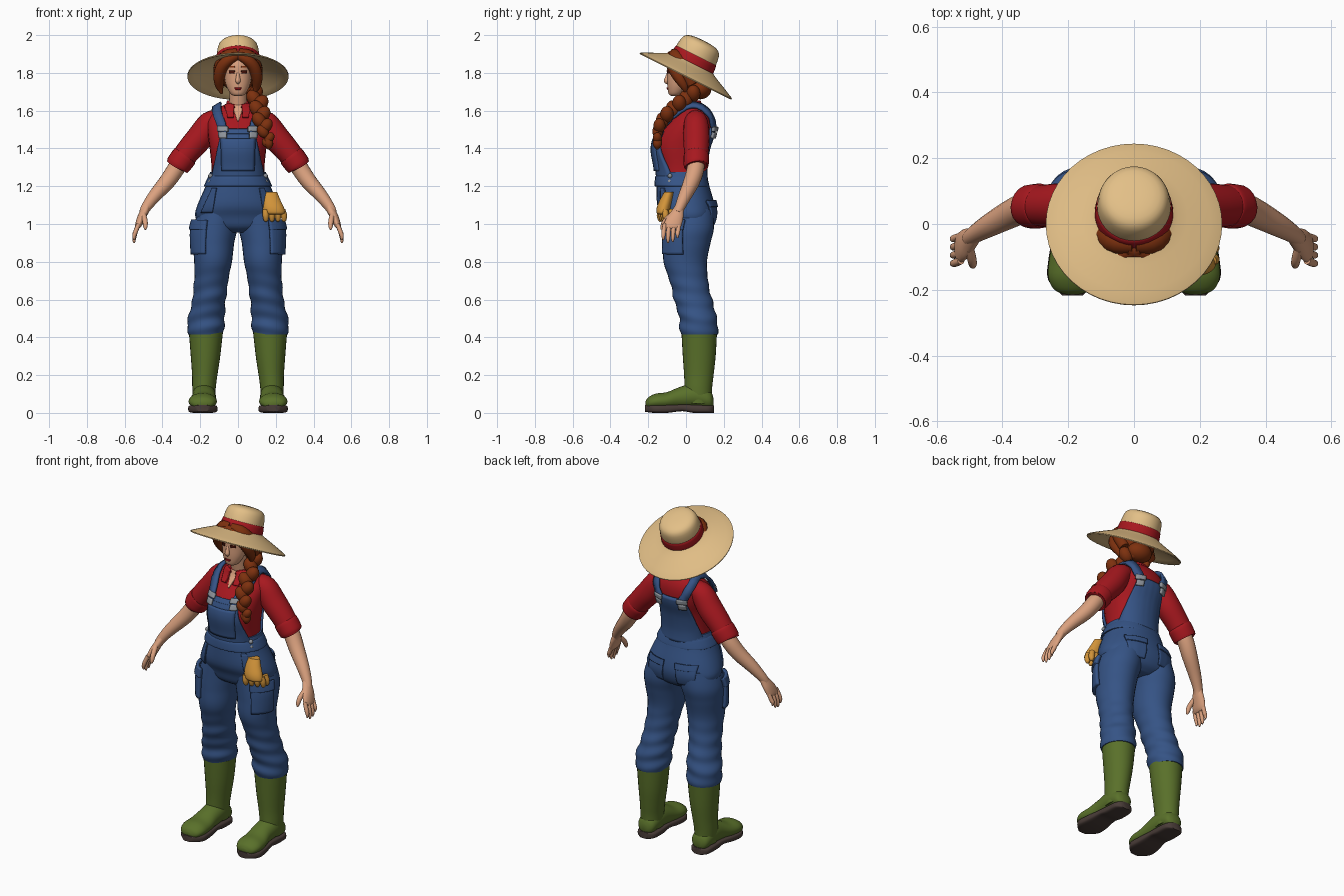
import bpy, bmesh, math
from mathutils import Vector, Matrix
from mathutils.bvhtree import BVHTree

cube = bpy.data.objects.get("Cube")
if cube:
    bpy.data.objects.remove(cube, do_unlink=True)


def material(name, *srgb):
    col = [(c / 255) ** 2.2 for c in srgb] + [1]
    m = bpy.data.materials.new(name)
    m.use_nodes = True
    m.diffuse_color = col
    bsdf = m.node_tree.nodes["Principled BSDF"]
    bsdf.inputs["Base Color"].default_value = col
    bsdf.inputs["Roughness"].default_value = 0.8
    return m


DENIM = material("blue denim", 56, 84, 132)
RED = material("red cloth", 166, 30, 36)
SKIN = material("skin", 218, 160, 126)
STRAW = material("straw", 226, 190, 134)
HAIR = material("auburn hair", 124, 52, 22)
GREEN = material("green rubber", 90, 112, 46)
SOLE = material("dark sole", 74, 62, 58)
GLOVE = material("ochre leather", 208, 146, 60)
METAL = material("grey metal", 140, 145, 152)
EYE = material("dark eye", 74, 26, 18)


def finish(name, bm, mat, mirror=False, thick=0):
    """Turn a bmesh into a smooth object, with optional thickness and mirroring."""
    bmesh.ops.recalc_face_normals(bm, faces=bm.faces)
    me = bpy.data.meshes.new(name)
    bm.to_mesh(me)
    bm.free()
    me.materials.append(mat)
    me.polygons.foreach_set("use_smooth", [True] * len(me.polygons))
    me.set_sharp_from_angle(angle=math.radians(50))
    ob = bpy.data.objects.new(name, me)
    bpy.context.collection.objects.link(ob)
    if thick:
        mod = ob.modifiers.new("thickness", "SOLIDIFY")
        mod.thickness, mod.offset = thick, 0
    if mirror:
        mod = ob.modifiers.new("mirror", "MIRROR")
        mod.use_mirror_merge = False
    return ob


def spline(pts, n):
    """Catmull-Rom interpolation of tuples of any length."""
    out = []
    for i in range(len(pts) - 1):
        p0, p1, p2, p3 = (pts[max(i - 1, 0)], pts[i], pts[i + 1], pts[min(i + 2, len(pts) - 1)])
        for k in range(n):
            t = k / n
            out.append([0.5 * (2 * b + (c - a) * t + (2 * a - 5 * b + 4 * c - d) * t * t
                               + (3 * b - a - 3 * c + d) * t ** 3)
                        for a, b, c, d in zip(p0, p1, p2, p3)])
    return out + [list(pts[-1])]


def skin_rings(bm, rings):
    vs = [[bm.verts.new(p) for p in r] for r in rings]
    m = len(vs[0])
    for a, b in zip(vs, vs[1:]):
        for j in range(m):
            bm.faces.new((a[j], a[(j + 1) % m], b[(j + 1) % m], b[j]))
    bm.faces.new(vs[0])
    bm.faces.new(vs[-1])


def loft(name, secs, mat, mirror=False, along_y=False, power=2, ripple=None, n=4, seg=28, matrix=None):
    """Parallel ellipse sections (a, b, height, radius a, radius b)."""
    rings = []
    for a, b, c, ra, rb in spline(secs, n):
        ring = []
        for j in range(seg):
            t = 2 * math.pi * j / seg
            co, si = math.cos(t), math.sin(t)
            k = 1 + (ripple(c, t) if ripple else 0)
            u = a + k * ra * math.copysign(abs(co) ** (2 / power), co)
            v = b + k * rb * math.copysign(abs(si) ** (2 / power), si)
            ring.append((u, c, v) if along_y else (u, v, c))
        rings.append(ring)
    bm = bmesh.new()
    skin_rings(bm, rings)
    if matrix:
        bm.transform(matrix)
    return finish(name, bm, mat, mirror)


def tubes(name, paths, mat, mirror=False, seg=14):
    """Round tubes along paths of (x, y, z, radius)."""
    bm = bmesh.new()
    for path in paths:
        pts = spline(path, 4)
        rings = []
        for i, p in enumerate(pts):
            t = (Vector(pts[min(i + 1, len(pts) - 1)][:3]) - Vector(pts[max(i - 1, 0)][:3])).normalized()
            u = t.cross(Vector((0.3, 1, 0.1))).normalized()
            v = t.cross(u)
            rings.append([Vector(p[:3]) + p[3] * (u * math.cos(a) + v * math.sin(a))
                          for a in (2 * math.pi * j / seg for j in range(seg))])
        skin_rings(bm, rings)
    return finish(name, bm, mat, mirror)


def blobs(name, items, mat, mirror=False):
    """Ellipsoids given as (centre, radii, tilt about y)."""
    bm = bmesh.new()
    for c, r, tilt in items:
        m = Matrix.Translation(c) @ Matrix.Rotation(tilt, 4, "Y") @ Matrix.Diagonal((*r, 1))
        bmesh.ops.create_uvsphere(bm, u_segments=20, v_segments=12, radius=1, matrix=m)
    return finish(name, bm, mat, mirror)


def tree(ob):
    bm = bmesh.new()
    bm.from_mesh(ob.data)
    t = BVHTree.FromBMesh(bm)
    bm.free()
    return t


def patch(name, mat, target, face, z0, z1, w0, w1, u0=0, u1=None, origin=(0, 0), offset=0.008,
          thick=0.008, mirror=False, n=12):
    """Panel laid on a surface: centre u0 and half width w0 at z0, u1 and w1 at z1."""
    u1 = u0 if u1 is None else u1
    d = Vector((*face, 0)).normalized()
    t = Vector((-d.y, d.x, 0))
    bm = bmesh.new()
    grid = []
    for i in range(n + 1):
        f = i / n
        row = []
        for j in range(n + 1):
            u = u0 + (u1 - u0) * f + (w0 + (w1 - w0) * f) * (2 * j / n - 1)
            p = Vector((*origin, z0 + (z1 - z0) * f)) + t * u
            hit = target.ray_cast(p + d, -d)[0] or target.find_nearest(p + d * 0.1)[0]
            row.append(bm.verts.new(hit + d * offset))
        grid.append(row)
    for a, b in zip(grid, grid[1:]):
        for j in range(n):
            bm.faces.new((a[j], a[j + 1], b[j + 1], b[j]))
    return finish(name, bm, mat, mirror, thick)


FRONT, BACK = (0, -1), (0, 1)

# Boots
loft("boot_shaft", [(.18, .065, .05, .058, .07), (.18, .065, .13, .062, .073), (.176, .068, .2, .067, .078),
                    (.172, .07, .3, .078, .087), (.17, .07, .425, .09, .094)], GREEN, True)
loft("boot_foot", [(.18, .06, .145, .02, .02), (.18, .07, .125, .052, .05), (.18, .09, .05, .062, .065),
                   (.18, .08, -.03, .063, .058), (.185, .064, -.1, .072, .046), (.187, .06, -.16, .074, .042),
                   (.187, .052, -.2, .055, .03), (.187, .048, -.214, .02, .012)], GREEN, True, along_y=True)
loft("boot_sole", [(.18, .02, .148, .03, .02), (.18, .02, .12, .058, .02), (.18, .022, .04, .062, .022),
                   (.182, .027, -.02, .062, .018), (.185, .022, -.1, .074, .022), (.187, .022, -.17, .074, .022),
                   (.187, .024, -.218, .03, .018)], SOLE, True, along_y=True, power=4)


# Trousers
def folds(z, t):
    amount = max(0, min(1, (.8 - z) / .2))
    return amount * (.035 * math.sin(z * 75 + 1.6 * math.sin(t + 1)) + .015 * math.sin(z * 40 + 2 * t))


leg = loft("trouser_leg", [(.1, .015, 1.08, .105, .13), (.121, .015, .98, .118, .133), (.13, .005, .9, .11, .125),
                           (.132, -.004, .8, .1, .115), (.142, .015, .7, .09, .102), (.153, .037, .6, .089, .1),
                           (.165, .06, .52, .094, .1), (.171, .067, .46, .099, .101), (.17, .07, .415, .092, .096)],
           DENIM, True, ripple=folds, n=8)
pelvis = loft("trouser_hips", [(0, .015, .955, .09, .08), (0, .015, .985, .19, .12), (0, .015, 1.04, .226, .14),
                               (0, 0, 1.1, .215, .152), (0, -.016, 1.2, .172, .14), (0, -.024, 1.275, .148, .13)],
              DENIM, power=2.2)
loft("waistband", [(0, -.02, 1.2, .176, .142), (0, -.022, 1.205, .179, .145), (0, -.026, 1.25, .158, .137),
                   (0, -.026, 1.255, .15, .13)], DENIM, power=2.2)
leg_tree, hip_tree = tree(leg), tree(pelvis)
patch("cargo_pocket", DENIM, leg_tree, (.75, -.65), .84, 1.0, .062, .062, origin=(.13, 0), thick=.02, mirror=True)
patch("cargo_flap", DENIM, leg_tree, (.75, -.65), .97, 1.02, .068, .068, origin=(.13, 0), offset=.016,
      thick=.02, mirror=True)
patch("back_pocket", DENIM, hip_tree, BACK, 1.0, 1.12, .05, .06, u0=-.1, mirror=True)
patch("back_pocket_flap", DENIM, hip_tree, BACK, 1.09, 1.125, .06, .063, u0=-.1, offset=.014, mirror=True)
patch("front_pocket", DENIM, hip_tree, FRONT, 1.06, 1.19, .03, .012, u0=.165, u1=.125, offset=.004, mirror=True)

# Shirt
shirt = loft("shirt_body", [(0, -.02, 1.22, .142, .12), (0, -.025, 1.3, .14, .122), (0, -.025, 1.4, .15, .137),
                            (0, 0, 1.48, .16, .138), (0, .028, 1.55, .16, .112), (0, .04, 1.6, .122, .083),
                            (0, .03, 1.635, .066, .06)], RED, power=2.2)
tubes("sleeve", [[(.09, .05, 1.55, .05), (.145, .053, 1.535, .064), (.2, .055, 1.46, .07), (.26, .055, 1.39, .066),
                  (.315, .054, 1.32, .06)]], RED, True, 20)
tubes("rolled_cuff", [[(.278, .055, 1.365, .06), (.284, .055, 1.357, .068), (.318, .053, 1.312, .066),
                       (.323, .053, 1.305, .058)]], RED, True, 20)
torso = tree(shirt)

# Overall bib, back panel, straps and buckles
patch("bib", DENIM, torso, FRONT, 1.23, 1.495, .138, .085, thick=.018, n=20)
patch("bib_pocket", DENIM, torso, FRONT, 1.28, 1.45, .085, .09, offset=.02, thick=.012)
patch("bib_hem", DENIM, torso, FRONT, 1.475, 1.5, .09, .088, offset=.014, thick=.016)
patch("back_panel", DENIM, torso, BACK, 1.23, 1.51, .138, .085, thick=.018, n=20)
bm = bmesh.new()
path = [Vector(p) for p in spline([(.078, -.15, 1.47), (.095, -.12, 1.54), (.115, -.05, 1.6), (.115, .04, 1.64),
                                   (.105, .11, 1.58), (.075, .16, 1.49)], 6)]
rows = []
for i, p in enumerate(path):
    hit, normal = torso.find_nearest(p)[:2]
    along = path[min(i + 1, len(path) - 1)] - path[max(i - 1, 0)]
    side = along.cross(normal).normalized() * .024
    mid = hit + normal * .018
    rows.append((bm.verts.new(mid - side), bm.verts.new(mid + side)))
for a, b in zip(rows, rows[1:]):
    bm.faces.new((a[0], a[1], b[1], b[0]))
finish("shoulder_strap", bm, DENIM, True, .014)
for label, face, u in (("front", FRONT, .08), ("back", BACK, -.08)):
    for part, z0, z1, w in (("buckle_clip", 1.49, 1.515, .028), ("buckle_loop", 1.455, 1.485, .02)):
        patch(label + "_" + part, METAL, torso, face, z0, z1, w, w, u0=u, offset=.03, thick=.012, mirror=True, n=4)
blobs("side_button", [((.146, -.085, z), (.012, .012, .012), 0) for z in (1.225, 1.255)], METAL, True)

# Arms and hands
tubes("forearm", [[(.29, .055, 1.35, .045), (.33, .05, 1.29, .046), (.375, .03, 1.225, .043),
                   (.44, -.005, 1.15, .035), (.485, -.032, 1.09, .027), (.5, -.045, 1.06, .024)]], SKIN, True, 18)
loft("palm", [(.48, -.03, 1.105, .02, .022), (.497, -.046, 1.065, .024, .034), (.513, -.06, 1.03, .023, .045),
              (.528, -.072, .99, .018, .047), (.533, -.075, .975, .01, .04)], SKIN, True)
fingers = []
for i, tip in enumerate((.925, .905, .9, .915)):
    y = -.037 - .025 * i
    fingers.append([(.526, y, 1.0, .011), (.542, y - .006, .96, .012), (.55, y - .008, tip + .02, .01),
                    (.549, y - .008, tip, .004)])
fingers.append([(.5, -.075, 1.05, .014), (.492, -.11, 1.015, .014), (.49, -.125, .985, .011), (.491, -.13, .97, .004)])
tubes("fingers", fingers, SKIN, True)

# Neck, collar and head
tubes("neck", [[(0, .03, 1.58, .052), (0, .012, 1.65, .047), (0, -.005, 1.73, .045)]], SKIN, seg=20)
patch("open_neckline", SKIN, torso, FRONT, 1.545, 1.63, .003, .032, offset=.003, thick=.006)
patch("collar_flap", RED, torso, FRONT, 1.565, 1.64, .016, .026, u0=.04, u1=.046, offset=.012, thick=.014, mirror=True)
loft("collar_stand", [(0, .035, 1.6, .075, .06), (0, .035, 1.63, .064, .05), (0, .035, 1.655, .058, .042)], RED)
head = loft("head", [(0, -.064, 1.678, .018, .014), (0, -.054, 1.69, .04, .038), (0, -.038, 1.735, .063, .061),
                     (0, -.02, 1.79, .074, .08), (0, -.008, 1.85, .077, .09), (0, 0, 1.9, .06, .07),
                     (0, 0, 1.92, .02, .02)], SKIN)
face = tree(head)
tubes("nose", [[(0, -.094, 1.8, .007), (0, -.1, 1.775, .011), (0, -.103, 1.757, .014), (0, -.096, 1.746, .008)]], SKIN)
blobs("ear", [((.076, .0, 1.78), (.01, .018, .028), 0)], SKIN, True)
patch("eye", EYE, face, FRONT, 1.797, 1.812, .013, .015, u0=.032, offset=.002, thick=.004, mirror=True, n=4)
patch("eyebrow", HAIR, face, FRONT, 1.828, 1.836, .018, .017, u0=.035, offset=.002, thick=.006, mirror=True, n=4)
patch("lips", RED, face, FRONT, 1.711, 1.722, .014, .018, offset=.002, thick=.005, n=4)

# Hair and braid
blobs("hair_cap", [((0, .03, 1.8), (.1, .092, .1), 0), ((.025, .075, 1.715), (.075, .06, .055), 0)], HAIR)
tubes("fringe", [[(-.02, -.075, 1.9, .02), (.04, -.088, 1.875, .028), (.082, -.07, 1.835, .032),
                  (.1, -.04, 1.78, .03), (.098, -.01, 1.73, .022), (.085, .0, 1.69, .006)],
                 [(.0, -.06, 1.9, .03), (.06, -.05, 1.88, .04), (.095, -.01, 1.82, .035), (.09, .03, 1.74, .03)]],
      HAIR, True)
strands = []
for i, (x, y, z, r) in enumerate(spline([(.06, .07, 1.71, .046), (.098, .0, 1.665, .046), (.113, -.07, 1.61, .046),
                                         (.125, -.125, 1.55, .043), (.145, -.15, 1.49, .036),
                                         (.16, -.15, 1.43, .024)], 2)):
    s = 1 if i % 2 else -1
    strands.append(((x + s * .013, y, z), (r * .8, r * .8, r * 1.05), s * .6))
blobs("braid", strands, HAIR)
tubes("braid_tail", [[(.158, -.15, 1.45, .022), (.163, -.152, 1.42, .024), (.16, -.152, 1.395, .006)]], HAIR)

# Straw hat, tipped back
tip_back = Matrix.Translation((0, 0, 1.785)) @ Matrix.Rotation(math.radians(-26.5), 4, "X")


def hat_part(name, profile, mat):
    loft(name, [(0, 0, h, r * .96 if r < .2 else r * .98, r) for r, h in profile], mat, n=2, seg=48, matrix=tip_back)


hat_part("hat_brim", [(.11, .06), (.2, .026), (.265, -.006), (.272, -.003), (.266, .004), (.2, .036), (.14, .064),
                      (.115, .08)], STRAW)
hat_part("hat_band", [(.116, .066), (.124, .07), (.123, .09), (.119, .118), (.112, .12)], RED)
hat_part("hat_crown", [(.115, .07), (.117, .11), (.114, .15), (.104, .183), (.08, .2), (.04, .207), (.005, .208)], STRAW)

# Work gloves tucked in the left pocket
loft("glove_cuff", [(.165, -.09, 1.17, .042, .025), (.175, -.105, 1.13, .048, .032), (.186, -.118, 1.09, .056, .036),
                    (.192, -.122, 1.06, .056, .034), (.193, -.122, 1.05, .04, .022)], GLOVE)
tubes("glove_fingers", [[(.145 + .03 * i, -.135 + .008 * i + d, 1.075, .016), (.147 + .032 * i, -.138 + .01 * i + d, 1.045, .017),
                         (.148 + .032 * i, -.135 + .01 * i + d, 1.02, .012), (.148 + .032 * i, -.133 + .01 * i + d, 1.013, .004)]
                        for i in range(4) for d in (0, .035)], GLOVE)
